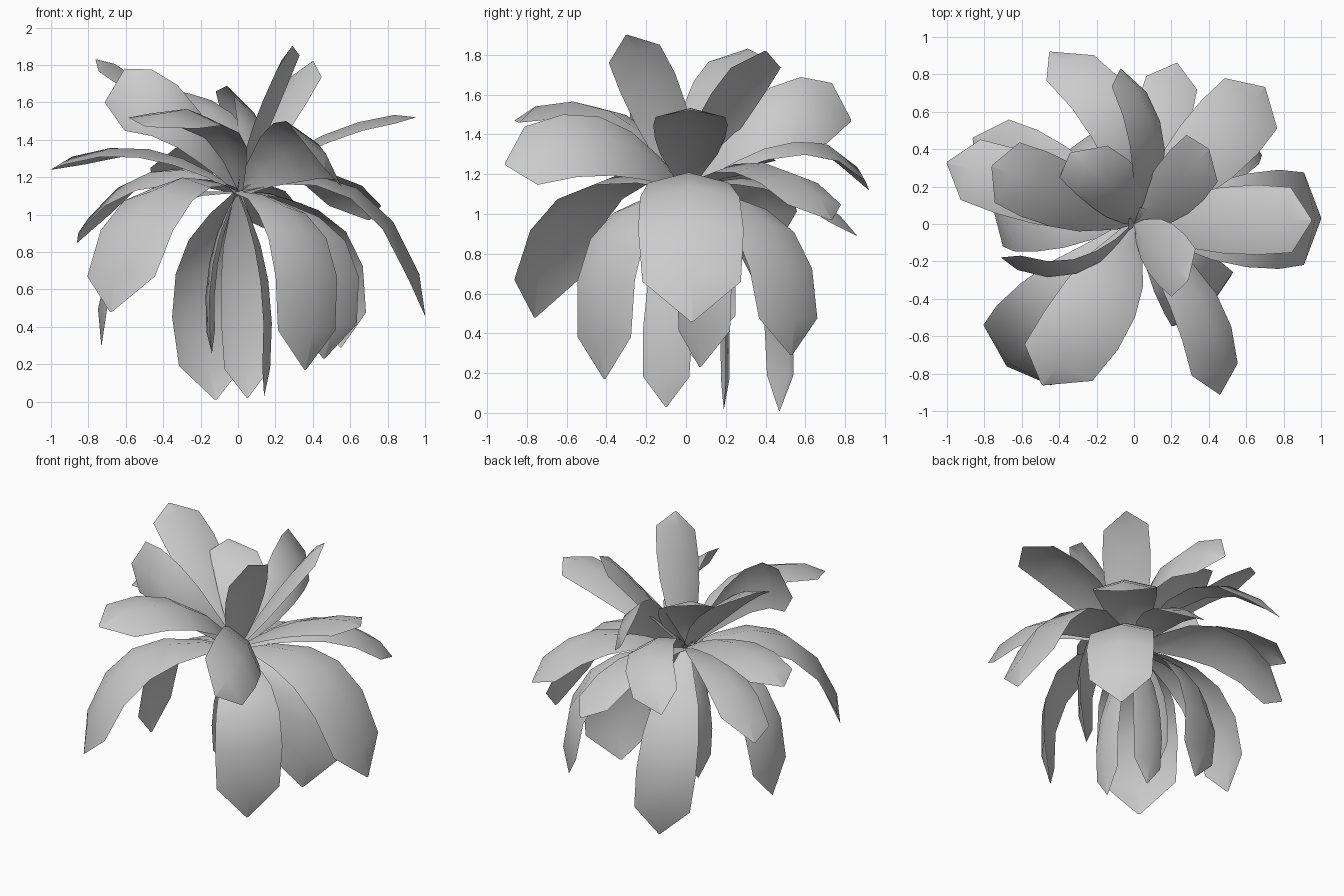
import bpy
from mathutils import Vector

BASE = Vector((0, 0, 1.12))
# outline of every leaf: (position along the leaf, share of full width)
OUTLINE = [(0, .14), (.14, .46), (.3, .8), (.48, .98), (.68, 1.04), (.88, .97), (1, .03)]


def leaf(name, mid, tip, width, side=None):
    """Curved blade from the crown through mid to tip, arched across."""
    mid, tip = Vector(mid), Vector(tip)
    ctrl = 2 * mid - (BASE + tip) / 2
    s = Vector(side) if side else Vector((-tip.y, tip.x, 0))
    s.normalize()
    flip = 1 if (ctrl - BASE).cross(s).z > 0 else -1
    verts, faces = [], []
    for t, w in OUTLINE:
        p = BASE * (1 - t) ** 2 + ctrl * 2 * t * (1 - t) + tip * t * t
        tan = (ctrl - BASE) * (1 - t) + (tip - ctrl) * t
        n = tan.cross(s).normalized() * flip
        for k in (-1, 0, 1):
            verts.append(p + s * k * w * width / 2 + n * (.5 - abs(k)) * w * width * .13)
    for i in range(len(OUTLINE) - 1):
        for k in range(2):
            a = 3 * i + k
            faces.append((a, a + 1, a + 4, a + 3))
    me = bpy.data.meshes.new(name)
    me.from_pydata(verts, [], faces)
    me.shade_smooth()
    ob = bpy.data.objects.new(name, me)
    bpy.context.collection.objects.link(ob)


# upright leaves
UPPER = [
    ((.13, -.13, 1.53), (.29, -.30, 1.90), .31, (.14, .28, .1)),
    ((.20, .18, 1.50), (.40, .40, 1.82), .31, (.18, -.27, 0)),
    ((-.38, .15, 1.57), (-.76, .31, 1.83), .36, None),
    ((-.33, -.25, 1.54), (-.71, -.18, 1.60), .35, (0, .2, .9)),
    ((-.09, .17, 1.47), (-.34, .38, 1.66), .32, (.3, .2, 0)),
    ((.09, .42, 1.50), (-.07, .83, 1.47), .37, (.2, -.03, -.33)),
]
# spreading leaves
MIDDLE = [
    ((.48, .02, 1.41), (.95, .02, 1.52), .36, None),
    ((-.18, -.41, 1.50), (-.49, -.86, 1.47), .43, (.37, -.2, -.06)),
    ((.34, -.41, 1.36), (.46, -.91, 1.25), .40, (.26, .07, -.31)),
    ((-.50, .17, 1.33), (-1.0, .33, 1.24), .35, None),
    ((-.10, .55, 1.36), (-.45, .92, 1.12), .31, (.3, .16, -.1)),
    ((.40, .40, 1.23), (.70, .73, .97), .40, None),
    ((.12, .45, 1.14), (.23, .86, .89), .29, None),
    ((-.48, .28, 1.20), (-.86, .46, .85), .36, (.2, .3, .12)),
]
# drooping leaves
LOWER = [
    ((.64, .02, 1.10), (1.0, .03, .46), .51, (0, 1, 0)),
    ((-.45, -.51, 1.09), (-.68, -.76, .48), .50, None),
    ((.34, -.37, .87), (.36, -.41, .17), .42, None),
    ((.46, .42, .91), (.55, .53, .29), .42, None),
    ((.44, .06, .85), (.46, .07, .23), .42, (.22, .18, 0)),
    ((-.56, .04, .93), (-.73, .07, .30), .38, (0, 1, 0)),
    ((-.17, .43, .67), (-.12, .47, .01), .38, (.36, .14, 0)),
    ((.03, .18, .62), (.05, .19, .02), .25, (1, .1, 0)),
    ((.15, -.08, .62), (.14, -.10, .03), .24, (.1, 1, 0)),
    ((-.14, .05, .72), (-.14, .06, .26), .26, (.1, 1, 0)),
]
for group, rows in (("upper", UPPER), ("middle", MIDDLE), ("lower", LOWER)):
    for i, row in enumerate(rows):
        leaf(f"{group}_leaf_{i + 1}", *row)

# tiny young shoots in the crown
for i, (x, y, z) in enumerate([(-.03, 0, 1.34), (.06, .08, 1.28), (.12, -.03, 1.2), (-.06, -.1, 1.16)]):
    leaf(f"young_shoot_{i + 1}", (x * .45, y * .45, (z + 1.12) / 2), (x, y, z), .06)
